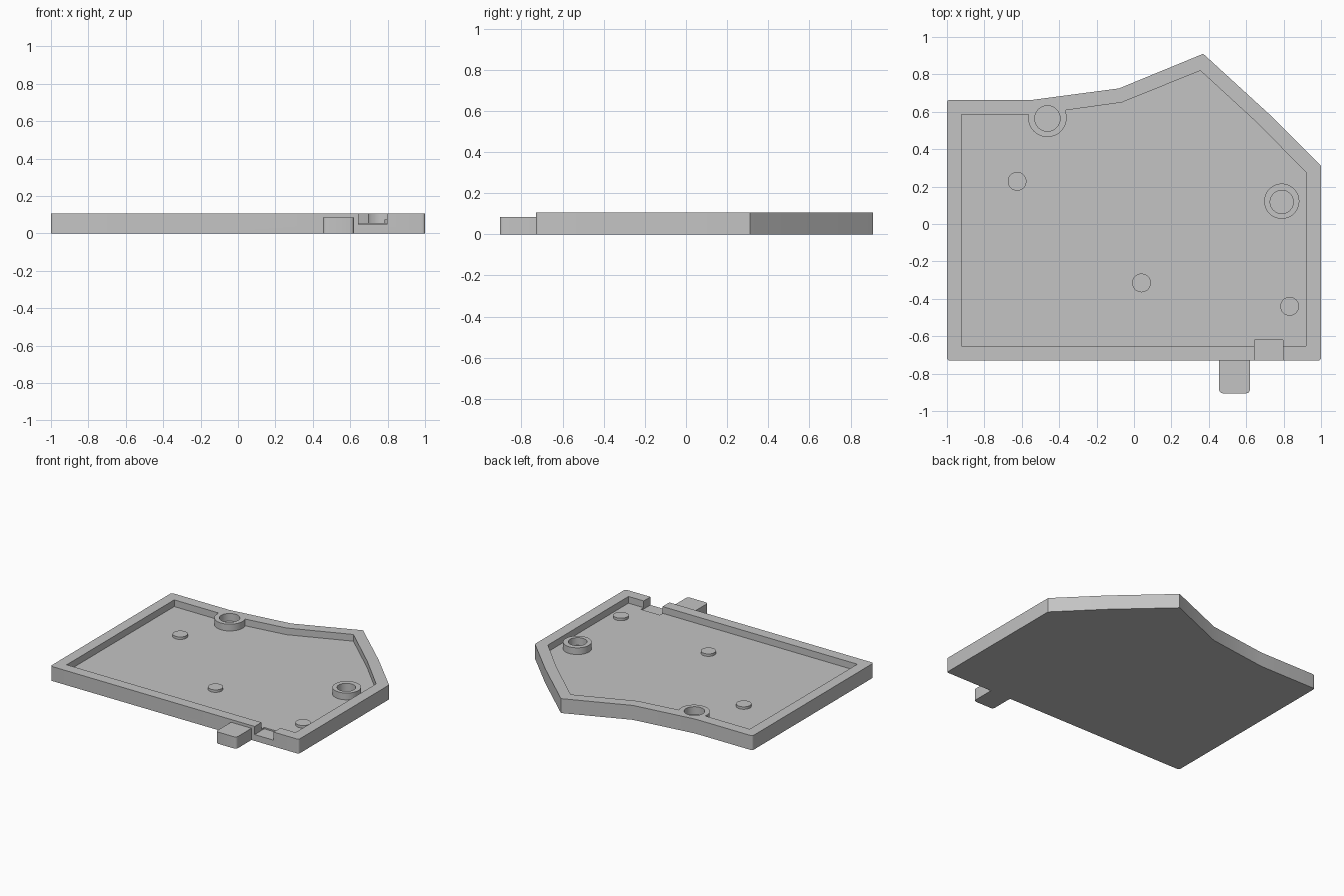
import bpy, bmesh
from mathutils import Vector

cube = bpy.data.objects.get("Cube")
if cube:
    bpy.data.objects.remove(cube, do_unlink=True)

TOP, FLOOR = 0.105, 0.056

grey = bpy.data.materials.new("plain grey")
grey.use_nodes = True
colour = (0.55, 0.55, 0.55, 1)
grey.diffuse_color = colour
grey.node_tree.nodes["Principled BSDF"].inputs["Base Color"].default_value = colour


def prism(name, points, z0, z1, rounded=(), radius=0.015):
    """Extrude a flat outline, rounding the listed corners."""
    bm = bmesh.new()
    face = bm.faces.new([bm.verts.new((x, y, z0)) for x, y in points])
    ext = bmesh.ops.extrude_face_region(bm, geom=[face])
    for v in ext["geom"]:
        if isinstance(v, bmesh.types.BMVert):
            v.co.z = z1
    corners = [Vector(points[i]) for i in rounded]
    edges = [e for e in bm.edges
             if abs(e.verts[0].co.z - e.verts[1].co.z) > 0.001
             and any((e.verts[0].co.xy - c).length < 0.001 for c in corners)]
    if edges:
        bmesh.ops.bevel(bm, geom=edges, offset=radius, segments=4,
                        profile=0.5, affect='EDGES')
    bmesh.ops.recalc_face_normals(bm, faces=bm.faces)
    mesh = bpy.data.meshes.new(name)
    bm.to_mesh(mesh)
    bm.free()
    mesh.materials.append(grey)
    obj = bpy.data.objects.new(name, mesh)
    bpy.context.collection.objects.link(obj)
    return obj


def box(name, x0, x1, y0, y1, z0, z1, **kw):
    return prism(name, [(x0, y0), (x1, y0), (x1, y1), (x0, y1)], z0, z1, **kw)


def cylinder(name, x, y, r, z0, z1):
    bpy.ops.mesh.primitive_cylinder_add(vertices=48, radius=r, depth=z1 - z0,
                                        location=(x, y, (z0 + z1) / 2))
    obj = bpy.context.object
    obj.name = name
    obj.data.materials.append(grey)
    return obj


def activate(obj):
    bpy.ops.object.select_all(action='DESELECT')
    obj.select_set(True)
    bpy.context.view_layer.objects.active = obj


def cut(obj, cutter):
    mod = obj.modifiers.new("cut", 'BOOLEAN')
    mod.operation, mod.solver, mod.object = 'DIFFERENCE', 'EXACT', cutter
    activate(obj)
    bpy.ops.object.modifier_apply(modifier=mod.name)
    bpy.data.objects.remove(cutter, do_unlink=True)


# Tray body
outline = [(-1, -.73), (1, -.73), (1, .31), (.72, .59), (.37, .91),
           (-.08, .725), (-.54, .664), (-1, .664)]
tray = prism("tray", outline, 0, TOP, rounded=(0, 1, 7))

# Cavity, leaving two round screw bosses standing
inner = [(-.923, -.652), (.92, -.652), (.92, .275), (.665, .535), (.355, .82),
         (-.065, .65), (-.53, .585), (-.923, .585)]
bosses = [(-.463, .568, .103, .068), (.79, .122, .094, .062)]
cavity = prism("cavity_cutter", inner, FLOOR, TOP + .1)
for x, y, r, hole in bosses:
    cut(cavity, cylinder("boss_core", x, y, r, 0, TOP + .2))
cut(tray, cavity)
for x, y, r, hole in bosses:
    cut(tray, cylinder("hole_cutter", x, y - .004, hole, FLOOR - .006, TOP + .1))

# Notch through the front rim, slightly below the floor
cut(tray, box("notch_cutter", .645, .797, -.8, -.62, .046, TOP + .1))

# Front tab
tab = box("front_tab", .455, .62, -.905, -.73, 0, .085, rounded=(0, 1), radius=.02)

# Low locating pins on the floor
pins = [cylinder("locating_pin", x, y, .05, FLOOR - .02, FLOOR + .018)
        for x, y in [(-.625, .228), (.04, -.315), (.832, -.44)]]

for obj in [tray, tab] + pins:
    activate(obj)
    bpy.ops.object.shade_smooth_by_angle()
